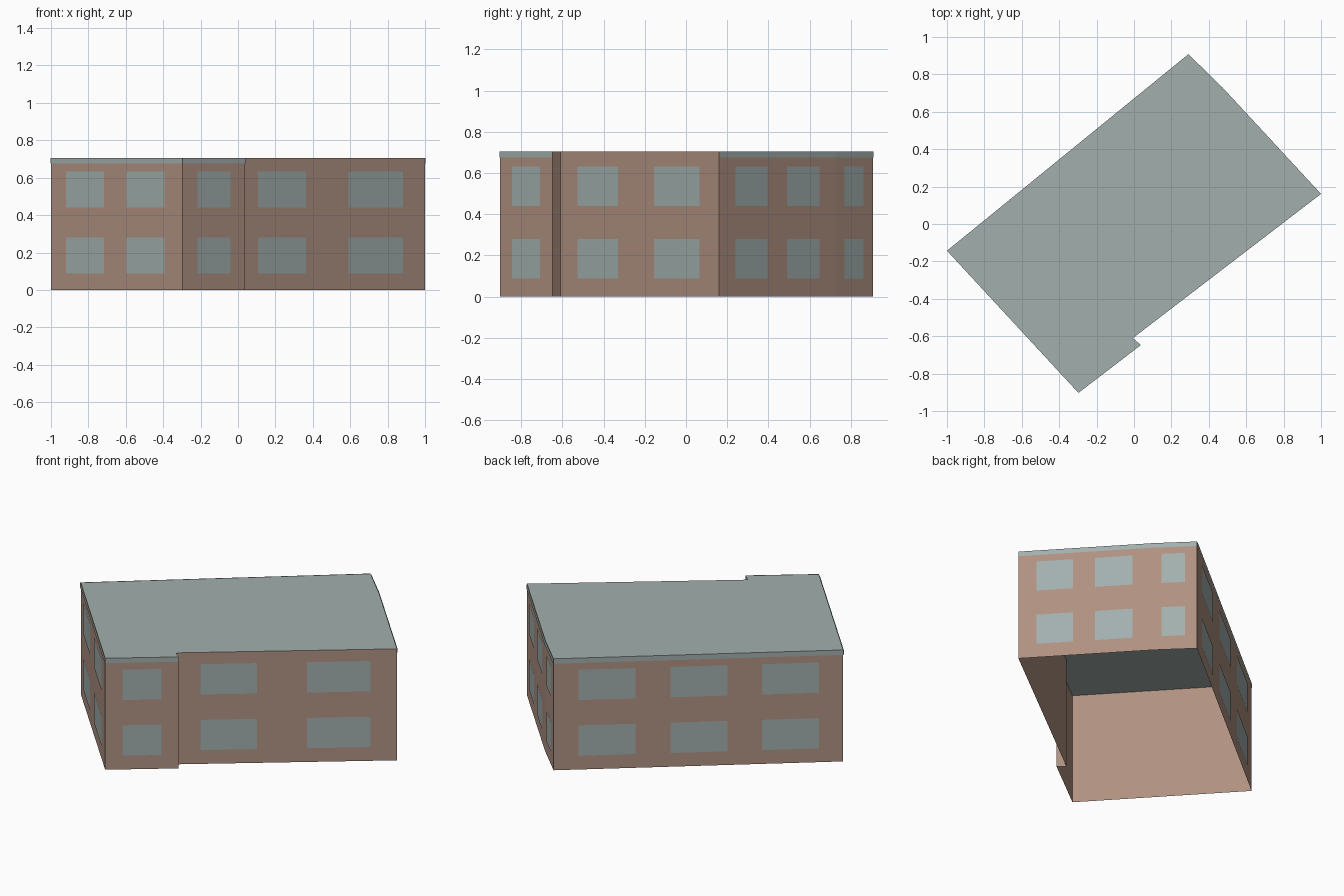
import bpy
import bmesh
from mathutils import Vector

cube = bpy.data.objects.get("Cube")
if cube:
    bpy.data.objects.remove(cube, do_unlink=True)


def make_material(name, rgb):
    colour = [(c / 255 / 12.92 if c < 11 else ((c / 255 + 0.055) / 1.055) ** 2.4) for c in rgb] + [1]
    mat = bpy.data.materials.new(name)
    mat.use_nodes = True
    mat.diffuse_color = colour
    bsdf = mat.node_tree.nodes["Principled BSDF"]
    bsdf.inputs["Base Color"].default_value = colour
    bsdf.inputs["Roughness"].default_value = 0.9
    return mat


brown = make_material("brown_plaster", (176, 146, 130))
grey = make_material("grey_green", (162, 176, 174))

HEIGHT = 0.705
BAND_BOTTOM = 0.675
OFFSET = 0.003
FLOORS = [(0.088, 0.28), (0.44, 0.632)]

# Each wall: start corner, window spans along the wall, trim band on top
WALLS = [
    ((-1.0, -0.143), [(0.118, 0.406), (0.573, 0.868)], True),
    ((-0.297, -0.903), [(0.235, 0.765)], True),
    ((0.037, -0.647), [], False),
    ((-0.006, -0.61), [(0.11, 0.365), (0.592, 0.88)], False),
    ((1.0, 0.161), [(0.135, 0.41), (0.575, 0.855)], True),
    ((0.475, 0.728), [(0.21, 0.73)], True),
    ((0.291, 0.908), [(0.086, 0.283), (0.403, 0.6), (0.72, 0.917)], True),
]
corners = [Vector((*w[0], 0)) for w in WALLS]
UP = Vector((0, 0, 1))


def build(name, faces, mat):
    """Make one object from a list of corner loops."""
    bm = bmesh.new()
    for loop in faces:
        bm.faces.new([bm.verts.new(p) for p in loop])
    bmesh.ops.remove_doubles(bm, verts=bm.verts, dist=0.0001)
    mesh = bpy.data.meshes.new(name)
    bm.to_mesh(mesh)
    bm.free()
    mesh.materials.append(mat)
    obj = bpy.data.objects.new(name, mesh)
    bpy.context.collection.objects.link(obj)
    return obj


def panel(a, b, span, low, high, offset=0.0):
    """Upright rectangle on the wall from a to b, moved outward by offset."""
    out = (b - a).cross(UP).normalized() * offset
    p, q = a.lerp(b, span[0]) + out, a.lerp(b, span[1]) + out
    return [p + UP * low, q + UP * low, q + UP * high, p + UP * high]


walls, windows, bands = [], [], []
for i, (_, spans, has_band) in enumerate(WALLS):
    a, b = corners[i], corners[(i + 1) % len(corners)]
    walls.append(panel(a, b, (0, 1), 0, HEIGHT))
    for span in spans:
        for low, high in FLOORS:
            windows.append(panel(a, b, span, low, high, OFFSET))
    if has_band:
        bands.append(panel(a, b, (0, 1), BAND_BOTTOM, HEIGHT, OFFSET))

# Hollow shell, open underneath, with a flat roof
build("walls", walls, brown)
build("roof", [[c + UP * HEIGHT for c in corners]], grey)

# Thin surface details
build("windows", windows, grey)
build("roof_trim", bands, grey)
